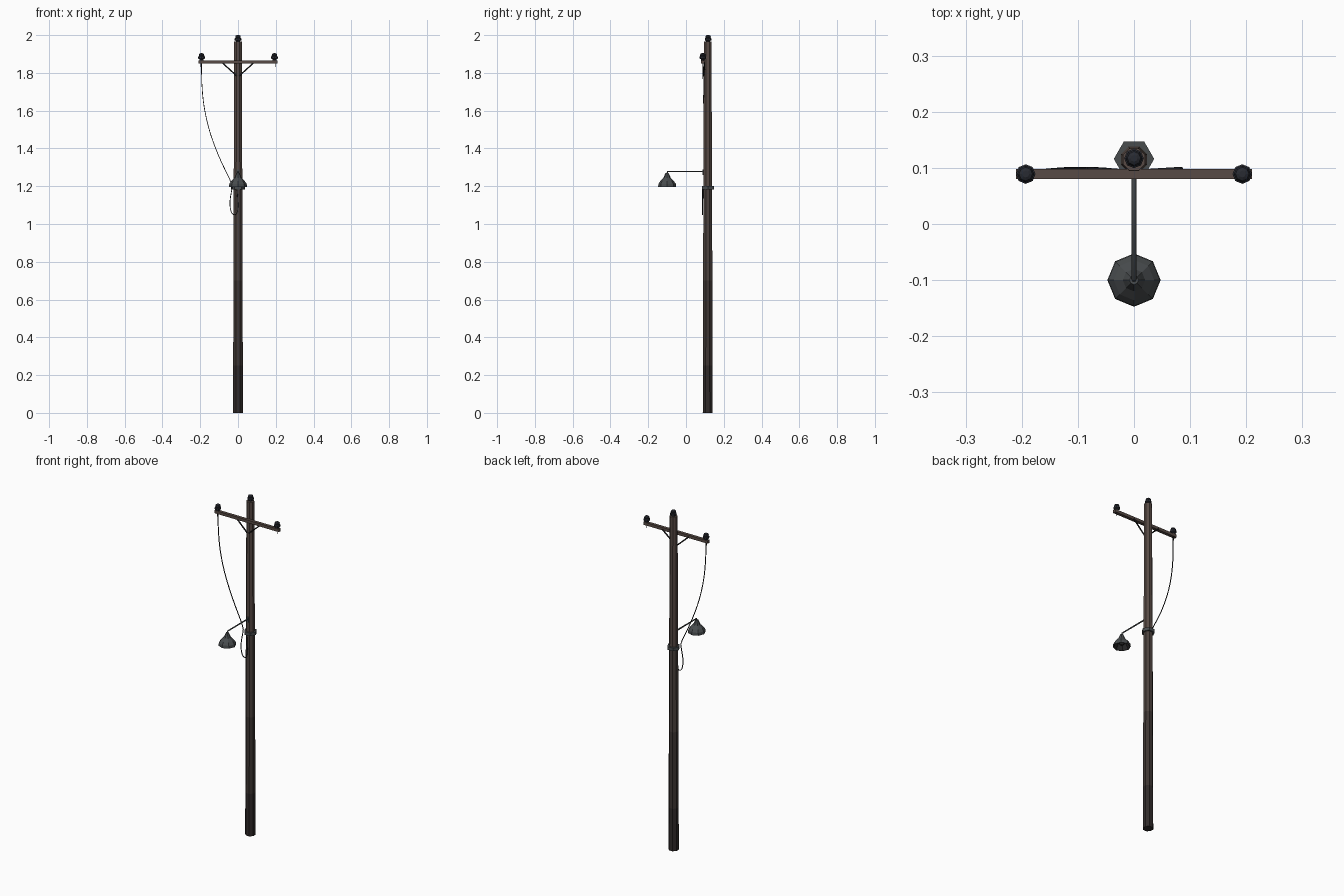
import bpy, bmesh, math
from mathutils import Vector

if "Cube" in bpy.data.objects:
    bpy.data.objects.remove(bpy.data.objects["Cube"])

PY = 0.115  # pole axis y


def mat(name, c):
    m = bpy.data.materials.new(name)
    m.diffuse_color = (*c, 1)
    m.use_nodes = True
    m.node_tree.nodes["Principled BSDF"].inputs["Base Color"].default_value = m.diffuse_color
    return m


wood_top = mat("brown wood", (0.095, 0.068, 0.058))
wood_mid = mat("weathered wood", (0.072, 0.055, 0.048))
wood_low = mat("dark wood", (0.048, 0.037, 0.033))
wood_base = mat("stained wood", (0.030, 0.024, 0.023))
metal = mat("grey metal", (0.065, 0.072, 0.076))
ceramic = mat("dark ceramic", (0.022, 0.024, 0.032))
black = mat("black wire", (0.012, 0.012, 0.013))
inner = mat("dark lamp interior", (0.02, 0.02, 0.021))


def make(name, bm, mats):
    me = bpy.data.meshes.new(name)
    bm.to_mesh(me)
    bm.free()
    for m in mats:
        me.materials.append(m)
    ob = bpy.data.objects.new(name, me)
    bpy.context.collection.objects.link(ob)
    return ob


def lathe(name, x, y, profile, n, mats, turn=0.0, band=None, caps=True):
    """Stack of n-sided rings (radius, z) about a vertical axis."""
    bm = bmesh.new()
    rings = []
    for r, z in profile:
        rings.append([bm.verts.new((x + r * math.cos(turn + 2 * math.pi * i / n),
                                    y + r * math.sin(turn + 2 * math.pi * i / n), z))
                      for i in range(n)])
    for k in range(len(rings) - 1):
        a, b = rings[k], rings[k + 1]
        for i in range(n):
            j = (i + 1) % n
            f = bm.faces.new((a[i], a[j], b[j], b[i]))
            f.material_index = band[k] if band else 0
    if caps:
        bm.faces.new(rings[0][::-1]).material_index = band[0] if band else 0
        bm.faces.new(rings[-1]).material_index = band[-1] if band else 0
    return make(name, bm, mats)


def box(name, c, s, m):
    bm = bmesh.new()
    bmesh.ops.create_cube(bm, size=1)
    for v in bm.verts:
        v.co = Vector(c) + Vector(v.co[i] * s[i] for i in range(3))
    return make(name, bm, [m])


def tube(name, pts, r, m, smooth=False):
    cu = bpy.data.curves.new(name, 'CURVE')
    cu.dimensions = '3D'
    cu.bevel_depth = r
    cu.bevel_resolution = 1 if not smooth else 0
    cu.use_fill_caps = True
    sp = cu.splines.new('NURBS' if smooth else 'POLY')
    sp.points.add(len(pts) - 1)
    for p, q in zip(sp.points, pts):
        p.co = (*q, 1)
    if smooth:
        sp.use_endpoint_u = True
        sp.order_u = 3
        sp.resolution_u = 4
    cu.materials.append(m)
    ob = bpy.data.objects.new(name, cu)
    bpy.context.collection.objects.link(ob)
    return ob


# Tapered pole, darker towards the ground
lathe("pole", 0, PY, [(0.0285, 0), (0.0275, 0.25), (0.0265, 0.7), (0.0248, 1.19), (0.0215, 1.965)],
      8, [wood_base, wood_low, wood_mid, wood_top], math.pi / 8, [0, 1, 2, 3])

# Cross arm and its two braces
box("cross_arm", (0, 0.089, 1.858), (0.42, 0.018, 0.017), wood_top)
for s, side in ((-1, "left"), (1, "right")):
    tube("brace_" + side, [(s * 0.085, 0.098, 1.855), (s * 0.006, 0.093, 1.784)], 0.004, black)
    tube("insulator_pin_" + side, [(s * 0.197, 0.089, 1.875), (s * 0.197, 0.089, 1.832)], 0.002, black)


# Insulators
def insulator(name, x, y, z):
    prof = [(0.010, 0), (0.010, 0.006), (0.0175, 0.010), (0.0175, 0.020),
            (0.013, 0.023), (0.015, 0.028), (0.012, 0.035), (0.006, 0.038)]
    lathe(name, x, y, [(r, z + h) for r, h in prof], 8, [ceramic])


insulator("insulator_left", -0.193, 0.089, 1.866)
insulator("insulator_right", 0.193, 0.089, 1.866)
insulator("insulator_top", 0, PY + 0.002, 1.962)

# Metal collar around the pole
lathe("collar", 0, PY + 0.001, [(0.036, 1.183), (0.036, 1.201)], 6, [metal])

# Lamp bracket and shade
tube("lamp_bracket", [(0, 0.096, 1.278), (0, -0.098, 1.278), (0, -0.1, 1.262)], 0.0042, metal)
box("bracket_plate", (0, 0.0905, 1.274), (0.014, 0.006, 0.03), metal)
lathe("lamp_shade", 0, -0.1,
      [(0.010, 1.240), (0.030, 1.224), (0.044, 1.197), (0.0475, 1.197), (0.046, 1.213),
       (0.036, 1.227), (0.020, 1.243), (0.013, 1.260), (0.008, 1.270)],
      8, [metal, inner], 0, [1, 1, 0, 0, 0, 0, 0, 0])
bpy.data.objects["lamp_shade"].data.polygons[-2].material_index = 1
lathe("lamp_bulb", 0, -0.1, [(0.007, 1.207), (0.014, 1.214), (0.014, 1.228), (0.008, 1.242)], 8, [inner])

# Slack wire from the left insulator, looping under the collar
tube("hanging_wire", [(-0.193, 0.089, 1.866), (-0.195, 0.091, 1.72), (-0.165, 0.096, 1.53),
                      (-0.105, 0.101, 1.36), (-0.032, 0.098, 1.215), (-0.031, 0.090, 1.19),
                      (-0.046, 0.089, 1.11), (-0.034, 0.088, 1.05), (-0.004, 0.086, 1.047),
                      (0.002, 0.087, 1.11), (-0.006, 0.088, 1.19)], 0.0026, black, True)
